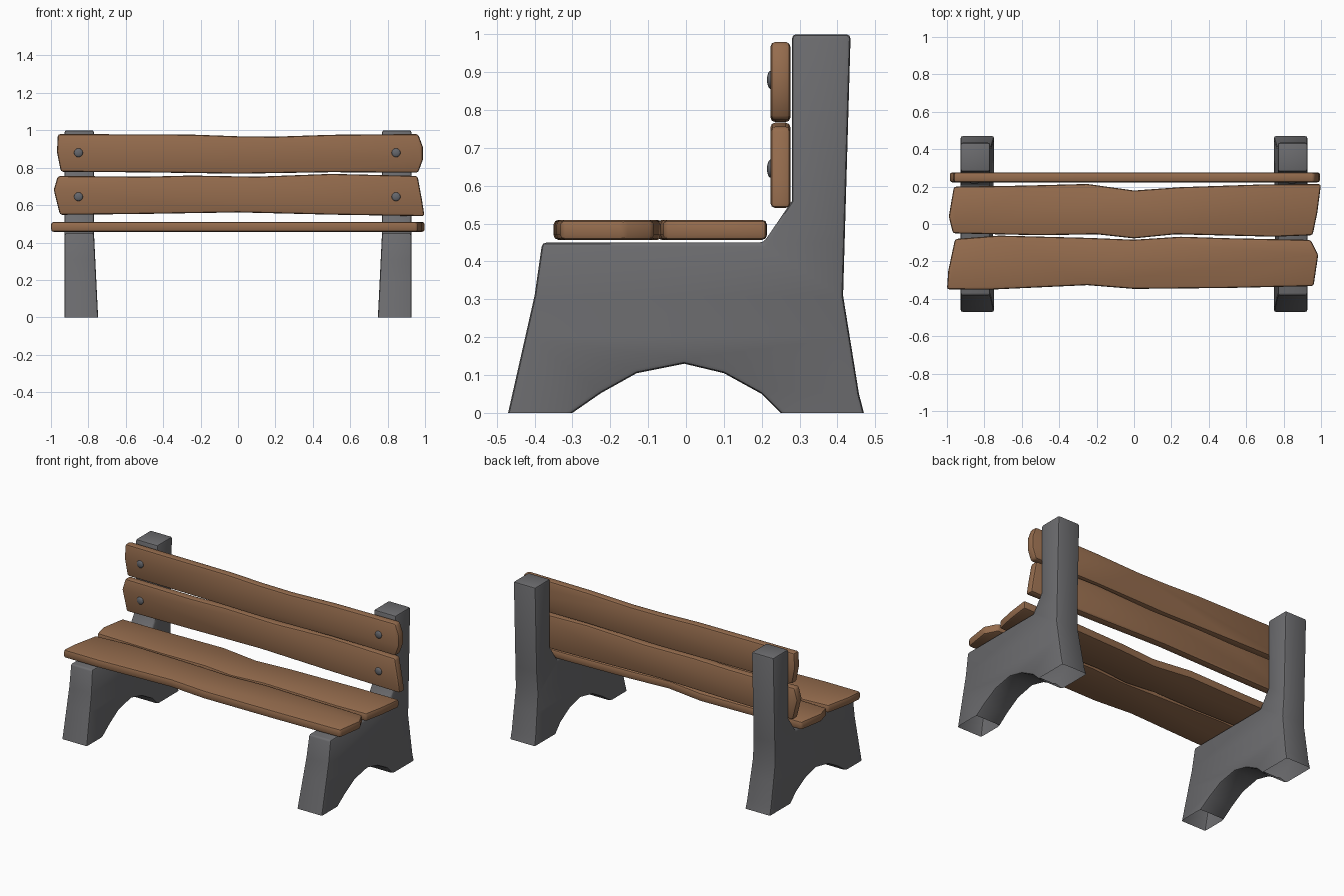
import bpy, bmesh, math
from mathutils import Matrix, Vector

if "Cube" in bpy.data.objects:
    bpy.data.objects.remove(bpy.data.objects["Cube"])


def material(name, rgb):
    m = bpy.data.materials.new(name)
    m.diffuse_color = (*rgb, 1)
    m.use_nodes = True
    m.node_tree.nodes["Principled BSDF"].inputs["Base Color"].default_value = m.diffuse_color
    return m


WOOD = material("brown wood", (0.30, 0.15, 0.075))
STONE = material("grey concrete", (0.15, 0.15, 0.158))
METAL = material("bolt grey", (0.13, 0.135, 0.15))


def finish(bm, name, mat, angle=40):
    me = bpy.data.meshes.new(name)
    bm.to_mesh(me)
    bm.free()
    me.materials.append(mat)
    me.shade_smooth()
    me.set_sharp_from_angle(angle=math.radians(angle))
    ob = bpy.data.objects.new(name, me)
    bpy.context.collection.objects.link(ob)
    return ob


def prism(points, offset):
    """Closed solid from an outline of 3D points, pushed along offset."""
    bm = bmesh.new()
    a = [bm.verts.new(p) for p in points]
    b = [bm.verts.new(Vector(p) + Vector(offset)) for p in points]
    bm.faces.new(a)
    bm.faces.new(b[::-1])
    n = len(a)
    for i in range(n):
        j = (i + 1) % n
        bm.faces.new((a[j], a[i], b[i], b[j]))
    bmesh.ops.recalc_face_normals(bm, faces=bm.faces)
    return bm


def bevel(bm, width, min_angle):
    edges = [e for e in bm.edges if e.calc_face_angle(0) > math.radians(min_angle)
             and max(v.co.z for v in e.verts) > 0.001]
    bmesh.ops.bevel(bm, geom=edges, offset=width, segments=2, profile=0.5,
                    affect='EDGES', clamp_overlap=True)


# concrete end supports: side profile (y, z), arched underneath
PROFILE = [(-0.47, 0), (-0.40, 0.31), (-0.38, 0.45), (0.205, 0.45), (0.28, 0.56),
           (0.28, 1.0), (0.435, 1.0), (0.415, 0.31), (0.457, 0.05), (0.47, 0),
           (0.25, 0), (0.20, 0.05), (0.10, 0.105), (-0.005, 0.13), (-0.13, 0.105),
           (-0.225, 0.052), (-0.30, 0)]
for s, name in ((-1, "left_support"), (1, "right_support")):
    bm = prism([(s * 0.927, y, z) for y, z in PROFILE], (-s * 0.157, 0, 0))
    bevel(bm, 0.011, 40)
    for h in (0.45, 0.2):
        bmesh.ops.bisect_plane(bm, geom=bm.verts[:] + bm.edges[:] + bm.faces[:],
                               plane_co=(0, 0, h), plane_no=(0, 0, 1))
    # inner side flares toward the ground
    for v in bm.verts:
        if abs(v.co.x) < 0.85 and v.co.z < 0.45:
            v.co.x -= s * 0.022 * (1 - v.co.z / 0.45)
    # feet are open underneath
    base = [f for f in bm.faces if all(abs(v.co.z) < 1e-4 for v in f.verts)]
    bmesh.ops.delete(bm, geom=base, context='FACES')
    finish(bm, name, STONE)

# wooden planks with uneven outlines
SEAT_FRONT = [(-1, -0.35), (-0.75, -0.35), (-0.25, -0.327), (0, -0.347), (0.5, -0.342),
              (0.96, -0.332), (0.985, -0.165), (0.945, -0.085), (0.5, -0.076),
              (0.25, -0.068), (0, -0.084), (-0.25, -0.074), (-0.72, -0.062),
              (-0.957, -0.08), (-0.993, -0.25)]
SEAT_REAR = [(-0.968, -0.05), (-0.5, -0.06), (-0.2, -0.055), (0, -0.077), (0.22, -0.055),
             (0.75, -0.068), (0.955, -0.06), (0.98, 0.06), (1, 0.213), (0.7, 0.212),
             (0.25, 0.197), (0, 0.179), (-0.25, 0.214), (-0.6, 0.205), (-0.963, 0.2),
             (-0.99, 0.04)]
BACK_TOP = [(-0.947, 0.778), (-0.5, 0.775), (0, 0.768), (0.5, 0.776), (0.963, 0.773),
            (0.988, 0.842), (0.988, 0.912), (0.963, 0.98), (0.5, 0.976), (0.2, 0.966),
            (0, 0.968), (-0.25, 0.977), (-0.963, 0.98), (-0.968, 0.885)]
BACK_LOW = [(-0.952, 0.548), (-0.5, 0.553), (0, 0.561), (0.5, 0.549), (0.997, 0.541),
            (0.985, 0.62), (0.96, 0.756), (0.5, 0.767), (0.1, 0.752), (-0.25, 0.758),
            (-0.5, 0.752), (-0.963, 0.756), (-0.985, 0.682)]

for name, pts in (("seat_plank_front", SEAT_FRONT), ("seat_plank_rear", SEAT_REAR)):
    bm = prism([(x, y, 0.457) for x, y in pts], (0, 0, 0.053))
    bevel(bm, 0.013, 35)
    finish(bm, name, WOOD)
for name, pts in (("back_plank_upper", BACK_TOP), ("back_plank_lower", BACK_LOW)):
    bm = prism([(x, 0.223, z) for x, z in pts], (0, 0.053, 0))
    bevel(bm, 0.013, 35)
    finish(bm, name, WOOD)

# domed bolt heads on the backrest
for x in (-0.853, 0.845):
    for z in (0.88, 0.645):
        bm = bmesh.new()
        bmesh.ops.create_uvsphere(bm, u_segments=12, v_segments=8, radius=1)
        bmesh.ops.transform(bm, verts=bm.verts, matrix=Matrix.Translation((x, 0.223, z))
                            @ Matrix.Rotation(math.pi / 2, 4, 'X')
                            @ Matrix.Diagonal((0.024, 0.024, 0.009, 1)))
        finish(bm, "bolt", METAL, 60)
